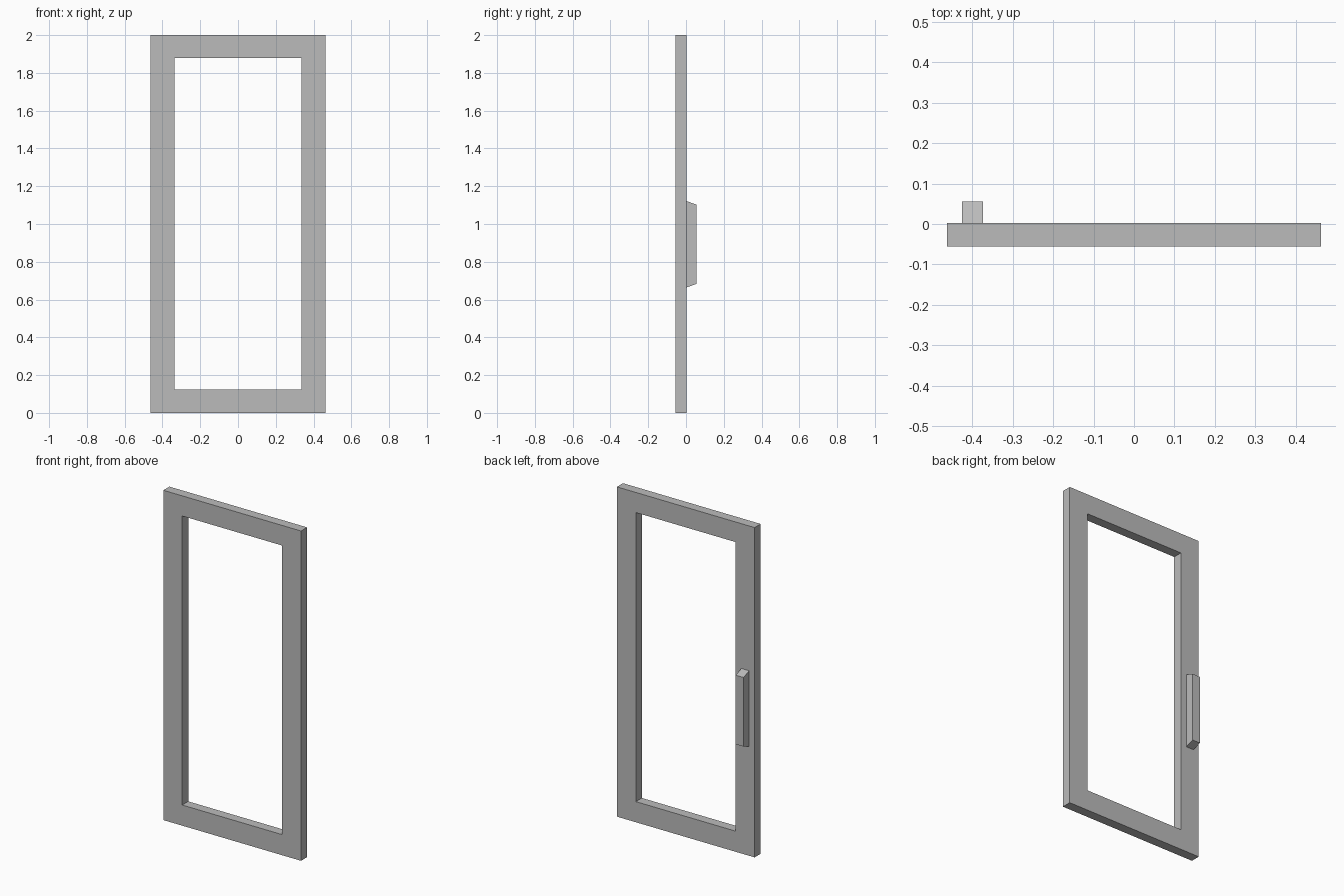
import bpy
import bmesh

cube = bpy.data.objects.get("Cube")
if cube:
    bpy.data.objects.remove(cube, do_unlink=True)

# Single grey finish
grey = bpy.data.materials.new("grey")
grey.use_nodes = True
colour = (0.5, 0.5, 0.5, 1)
grey.diffuse_color = colour
grey.node_tree.nodes["Principled BSDF"].inputs["Base Color"].default_value = colour


def finish(name, bm):
    bmesh.ops.recalc_face_normals(bm, faces=bm.faces)
    mesh = bpy.data.meshes.new(name)
    bm.to_mesh(mesh)
    bm.free()
    mesh.materials.append(grey)
    obj = bpy.data.objects.new(name, mesh)
    bpy.context.collection.objects.link(obj)
    return obj


def rectangle(bm, x0, x1, z0, z1, y):
    return [bm.verts.new((x, y, z)) for x, z in ((x0, z0), (x1, z0), (x1, z1), (x0, z1))]


def bridge(bm, a, b):
    for i in range(4):
        j = (i + 1) % 4
        bm.faces.new((a[i], a[j], b[j], b[i]))


# Door frame: four rectangular loops joined around the opening
FRONT, BACK = -0.056, 0.002
bm = bmesh.new()
outer_front = rectangle(bm, -0.462, 0.462, 0, 2, FRONT)
outer_back = rectangle(bm, -0.462, 0.462, 0, 2, BACK)
inner_back = rectangle(bm, -0.335, 0.335, 0.125, 1.878, BACK)
inner_front = rectangle(bm, -0.335, 0.335, 0.125, 1.878, FRONT)
loops = [outer_front, outer_back, inner_back, inner_front]
for k in range(4):
    bridge(bm, loops[k], loops[(k + 1) % 4])
finish("door_frame", bm)

# Pull handle: block with sloping ends on the back of the frame
bm = bmesh.new()
base = rectangle(bm, -0.425, -0.373, 0.664, 1.122, BACK)
grip = rectangle(bm, -0.425, -0.373, 0.683, 1.102, 0.056)
bridge(bm, base, grip)
bm.faces.new(base)
bm.faces.new(grip)
finish("pull_handle", bm)
